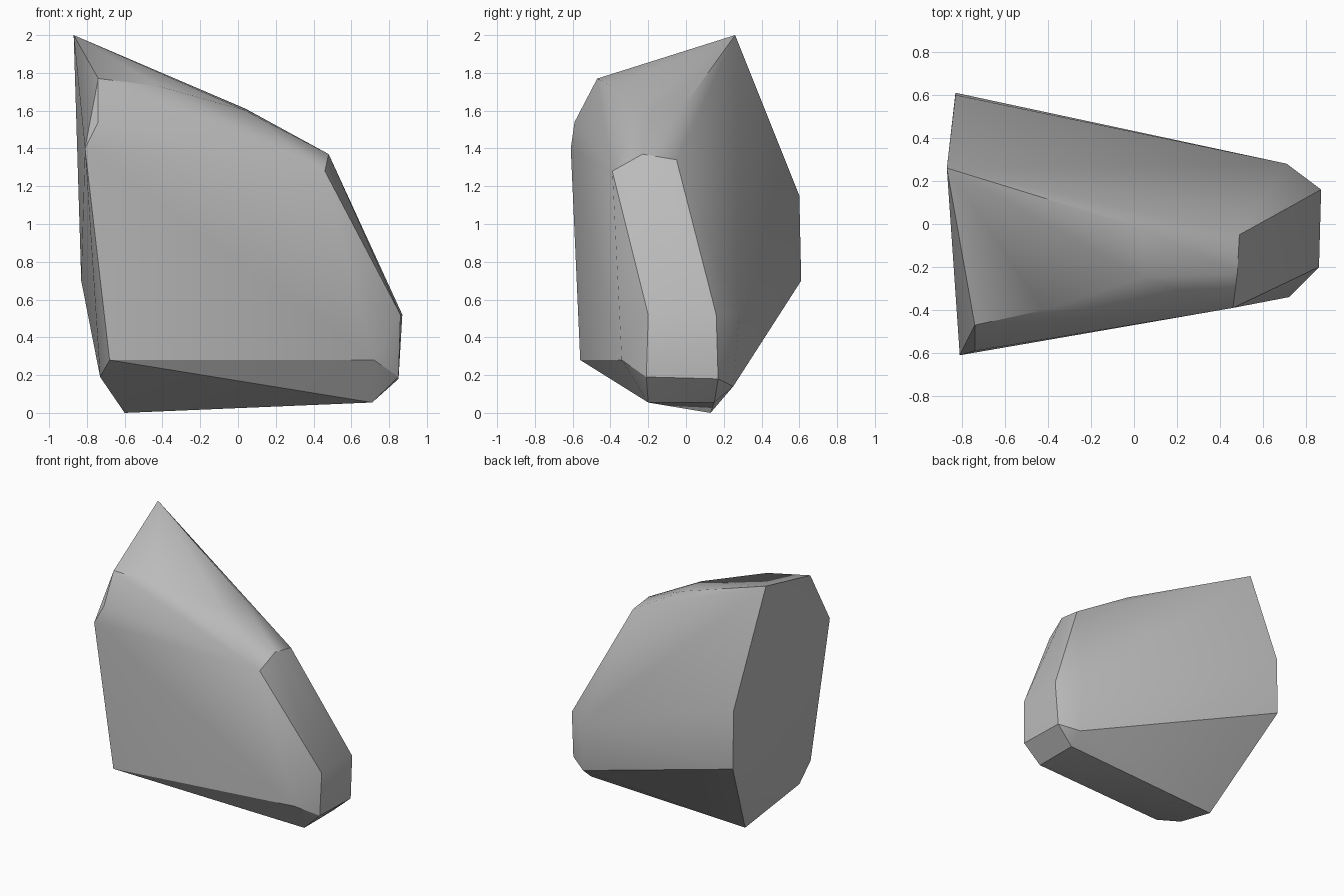
import bpy
import bmesh
import math


def remove_default_cube():
    cube = bpy.data.objects.get("Cube")
    if cube:
        bpy.data.objects.remove(cube, do_unlink=True)


def make_material(name, colour):
    material = bpy.data.materials.new(name)
    material.use_nodes = True
    material.diffuse_color = colour
    shader = next(n for n in material.node_tree.nodes if n.type == "BSDF_PRINCIPLED")
    shader.inputs["Base Color"].default_value = colour
    shader.inputs["Roughness"].default_value = 0.9
    return material


def make_boulder(name, corners, material):
    """Wrap a tight convex skin around the corner points of a stone."""
    bm = bmesh.new()
    for corner in corners:
        bm.verts.new(corner)
    hull = bmesh.ops.convex_hull(bm, input=list(bm.verts))
    spare = {v for v in hull["geom_interior"] + hull["geom_unused"]
             if isinstance(v, bmesh.types.BMVert)}
    bmesh.ops.delete(bm, geom=list(spare), context="VERTS")
    # merge triangles that lie in the same plane
    bmesh.ops.dissolve_limit(bm, angle_limit=math.radians(1.5),
                             verts=list(bm.verts), edges=list(bm.edges))
    bmesh.ops.recalc_face_normals(bm, faces=list(bm.faces))

    mesh = bpy.data.meshes.new(name)
    bm.to_mesh(mesh)
    bm.free()
    mesh.materials.append(material)
    boulder = bpy.data.objects.new(name, mesh)
    bpy.context.collection.objects.link(boulder)
    return boulder


remove_default_cube()

# tall end: peak, front shoulder and back edge
tall_end = [
    (-.87, .26, 2), (-.74, -.47, 1.77), (-.74, -.59, 1.54),
    (-.81, -.61, 1.4), (-.83, .6, 1.15), (-.83, .61, .7),
]
# sloping top ridge
ridge = [
    (-.42, -.4, 1.73), (.04, -.02, 1.61), (.04, -.25, 1.6),
    (.48, -.23, 1.37), (.49, -.05, 1.34), (.46, -.39, 1.28),
]
# blunt narrow end
narrow_end = [
    (.86, -.2, .52), (.87, .16, .52), (.85, -.21, .19), (.85, .17, .18),
    (.72, -.34, .28), (.71, .28, .52), (.71, .25, .14),
]
# chamfered underside
underside = [
    (-.68, -.56, .28), (-.73, -.35, .19), (-.6, .13, 0),
    (.71, -.2, .055), (.71, .15, .055),
]

stone_grey = make_material("stone grey", (.5, .5, .5, 1))
boulder = make_boulder("boulder", tall_end + ridge + narrow_end + underside, stone_grey)

# soften the shallow bends and keep the hard breaks crisp
bpy.ops.object.select_all(action="DESELECT")
boulder.select_set(True)
bpy.context.view_layer.objects.active = boulder
bpy.ops.object.shade_smooth_by_angle(angle=math.radians(30))
